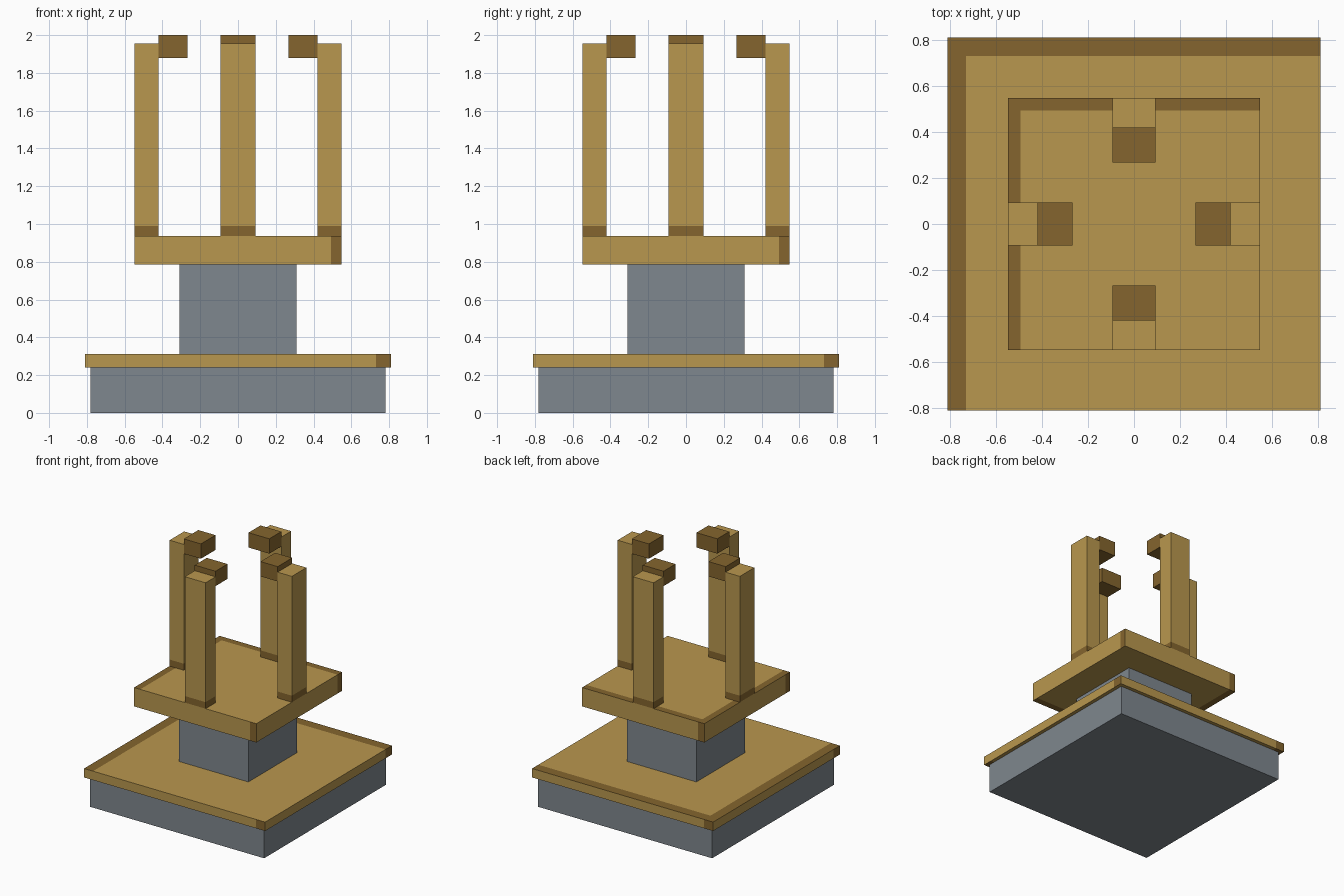
import bpy, bmesh
from mathutils import Vector, Matrix
import math

if "Cube" in bpy.data.objects:
    bpy.data.objects.remove(bpy.data.objects["Cube"])


def material(name, r, g, b):
    """Flat material from sRGB 0-255 values."""
    m = bpy.data.materials.new(name)
    lin = [((c / 255 + 0.055) / 1.055) ** 2.4 for c in (r, g, b)]
    m.diffuse_color = (*lin, 1)
    m.use_nodes = True
    m.node_tree.nodes["Principled BSDF"].inputs["Base Color"].default_value = m.diffuse_color
    return m


GOLD = material("gold", 185, 151, 78)
BROWN = material("dark brown", 133, 101, 46)
GREY = material("stone grey", 127, 135, 142)


def box(name, lo, hi, mats, cuts=(), rule=None, turn=0):
    """Box between two corners, sliced at (axis, value) cuts and painted by rule."""
    lo, hi = Vector(lo), Vector(hi)
    bm = bmesh.new()
    bmesh.ops.create_cube(bm, size=1)
    for v in bm.verts:
        v.co = Vector([(lo[i] + hi[i]) / 2 + v.co[i] * (hi[i] - lo[i]) for i in range(3)])
    for axis, value in cuts:
        no = Vector((0, 0, 0))
        no[axis] = 1
        bmesh.ops.bisect_plane(bm, geom=bm.verts[:] + bm.edges[:] + bm.faces[:],
                               plane_co=no * value, plane_no=no)
    bm.normal_update()
    if rule:
        for f in bm.faces:
            f.material_index = int(rule(f.calc_center_median(), f.normal))
    bm.transform(Matrix.Rotation(turn, 4, 'Z'))
    me = bpy.data.meshes.new(name)
    bm.to_mesh(me)
    bm.free()
    for m in mats:
        me.materials.append(m)
    ob = bpy.data.objects.new(name, me)
    bpy.context.collection.objects.link(ob)
    return ob


def slab(name, half, z0, z1, band):
    """Square slab with a dark L border on top and a dark end on each side."""
    e = half - band

    def rule(c, n):
        if n.z > 0.5:
            return c.x < -e or c.y > e
        if n.z < -0.5:
            return c.x < -e or c.y < -e
        # dark end sits to the right when facing each side
        return Vector((-n.y, n.x, 0)).dot(c) > e

    cuts = [(a, s * e) for a in (0, 1) for s in (-1, 1)]
    box(name, (-half, -half, z0), (half, half, z1), [GOLD, BROWN], cuts, rule)


# Stone base and column
box("base", (-0.78, -0.78, 0), (0.78, 0.78, 0.24), [GREY])
box("column", (-0.31, -0.31, 0.31), (0.31, 0.31, 0.785), [GREY])

# Gold slabs
slab("lower_slab", 0.81, 0.24, 0.312, 0.08)
slab("upper_slab", 0.547, 0.785, 0.937, 0.055)

# Four posts with dark feet, each with a dark claw block on the inside
for i, side in enumerate(("right", "back", "left", "front")):
    turn = i * math.pi / 2
    box(side + "_post", (0.42, -0.093, 0.937), (0.547, 0.093, 1.955), [GOLD, BROWN],
        [(2, 0.99)], lambda c, n: c.z < 0.99, turn)
    box(side + "_claw", (0.267, -0.093, 1.88), (0.42, 0.093, 2.0), [BROWN], turn=turn)
